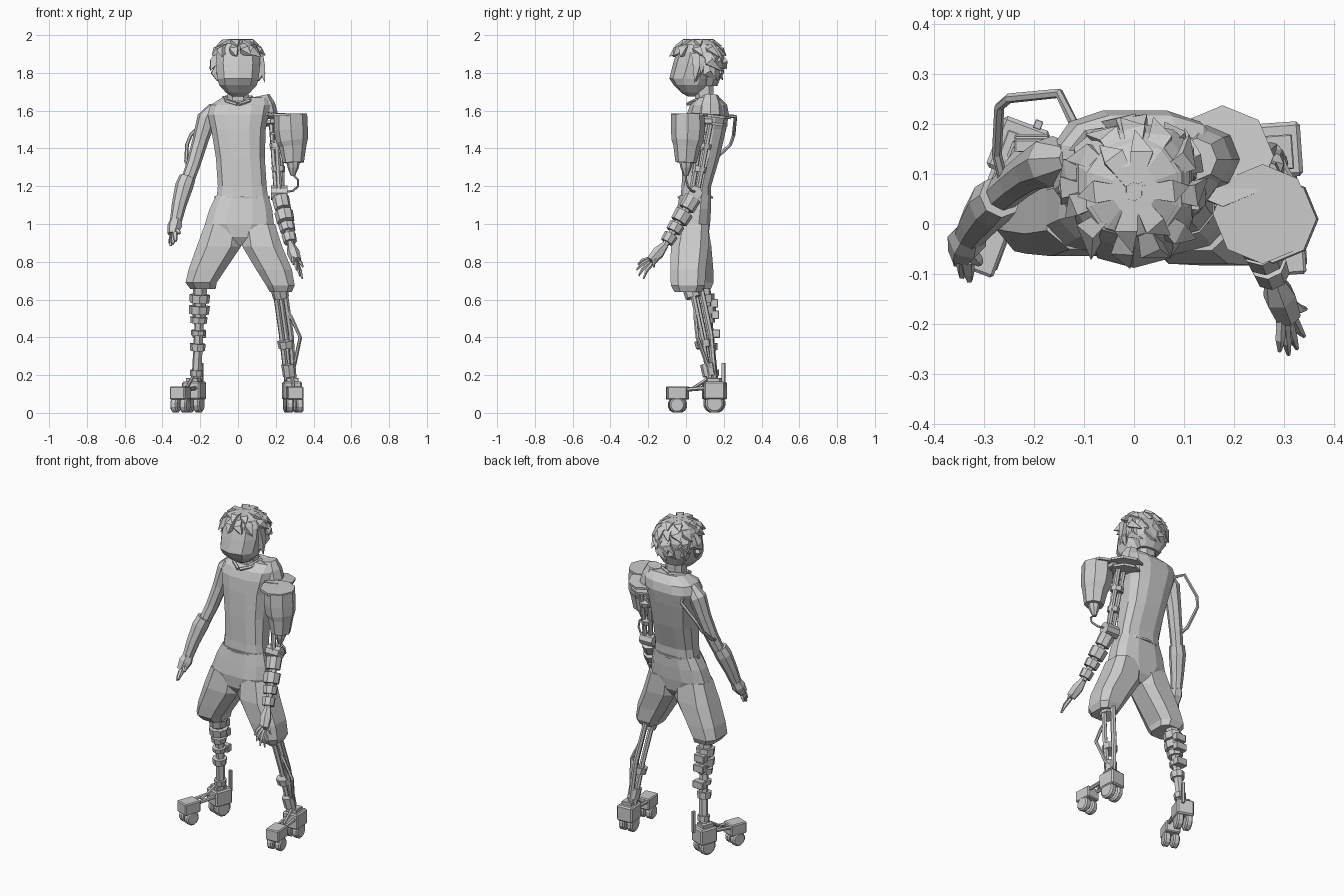
import bpy, bmesh, math, random
from mathutils import Vector, Matrix

random.seed(4)
if "Cube" in bpy.data.objects:
    bpy.data.objects.remove(bpy.data.objects["Cube"], do_unlink=True)

grey = bpy.data.materials.new("plain grey")
grey.use_nodes = True
TONE = (0.6, 0.6, 0.6, 1)
grey.diffuse_color = TONE
grey.node_tree.nodes["Principled BSDF"].inputs["Base Color"].default_value = TONE


def finish(name, bm):
    bmesh.ops.recalc_face_normals(bm, faces=bm.faces)
    mesh = bpy.data.meshes.new(name)
    bm.to_mesh(mesh)
    bm.free()
    mesh.materials.append(grey)
    ob = bpy.data.objects.new(name, mesh)
    bpy.context.collection.objects.link(ob)
    return ob


def skin(name, loops):
    """Join closed loops of points into a capped surface."""
    bm = bmesh.new()
    rows = [[bm.verts.new(p) for p in loop] for loop in loops]
    n = len(rows[0])
    for a, b in zip(rows, rows[1:]):
        for i in range(n):
            bm.faces.new((a[i], a[(i + 1) % n], b[(i + 1) % n], b[i]))
    bm.faces.new(rows[0])
    bm.faces.new(rows[-1])
    return finish(name, bm)


def body(name, sections, sides=10, power=0.75):
    """Level sections: z, left x, right x, front y, back y."""
    loops = []
    for z, x0, x1, y0, y1 in sections:
        loop = []
        for i in range(sides):
            a = math.tau * (i + 0.5) / sides
            c, s = math.cos(a), math.sin(a)
            c = math.copysign(abs(c) ** power, c)
            s = math.copysign(abs(s) ** power, s)
            loop.append(((x0 + x1) / 2 + c * (x1 - x0) / 2, (y0 + y1) / 2 + s * (y1 - y0) / 2, z))
        loops.append(loop)
    return skin(name, loops)


def limb(name, pts, radii, sides=8):
    """Sweep a polygon along a path, one radius per point."""
    pts = [Vector(p) for p in pts]
    if not isinstance(radii, (list, tuple)):
        radii = [radii] * len(pts)
    loops, prev, u = [], None, None
    for i, p in enumerate(pts):
        t = (pts[min(i + 1, len(pts) - 1)] - pts[max(i - 1, 0)]).normalized()
        if prev is None:
            u = t.orthogonal().normalized()
        else:
            u = prev.rotation_difference(t) @ u
        v, prev = t.cross(u), t
        loops.append([p + radii[i] * (u * math.cos(math.tau * k / sides) + v * math.sin(math.tau * k / sides))
                      for k in range(sides)])
    return skin(name, loops)


def block(name, frame, centre, size):
    bm = bmesh.new()
    bmesh.ops.create_cube(bm, size=1, matrix=frame @ Matrix.Translation(centre) @ Matrix.Diagonal((*size, 1)))
    bmesh.ops.bevel(bm, geom=bm.edges[:], offset=min(size) * 0.08, segments=1, affect='EDGES')
    return finish(name, bm)


def sleeves(name, a, b, bands):
    """Collars along a straight bone: start, end, radius."""
    a, b = Vector(a), Vector(b)
    for i, (s, e, r) in enumerate(bands):
        limb(f"{name}_{i + 1}", [a.lerp(b, s), a.lerp(b, e)], [r, r * 0.93], 8)


# Torso, neck and head
body("shirt", [(1.13, -.117, .163, -.032, .133), (1.2, -.11, .155, -.025, .135), (1.35, -.12, .145, -.02, .18),
               (1.5, -.145, .15, -.01, .215), (1.58, -.165, .168, .0, .23), (1.63, -.15, .175, .02, .22),
               (1.67, -.085, .165, .07, .18)], 12, 0.7)
body("neck", [(1.6, -.065, .065, .045, .16), (1.67, -.058, .058, .045, .15), (1.75, -.06, .06, .03, .15)], 8)
body("head", [(1.675, -.03, .03, .01, .06), (1.695, -.066, .066, -.025, .09), (1.735, -.104, .104, -.065, .12),
              (1.77, -.114, .114, -.088, .145), (1.85, -.123, .123, -.068, .18), (1.91, -.12, .12, -.05, .185),
              (1.95, -.098, .098, -.028, .165), (1.972, -.055, .055, .02, .12)], 10, 0.85)
for side in (-1, 1):
    limb("ear", [(side * .11, .05, 1.84), (side * .125, .06, 1.8), (side * .105, .05, 1.76)], [.012, .022, .008], 5)
    limb("collar", [(side * .005, .01, 1.635), (side * .06, .045, 1.652), (side * .075, .12, 1.67),
                    (0, .165, 1.675)], .01, 5)

# Hair: a cap with overlapping pointed locks swept around the crown
body("hair_cap", [(1.73, -.07, .07, .08, .165), (1.79, -.11, .11, .075, .19), (1.88, -.126, .126, .05, .203),
                  (1.925, -.116, .116, -.04, .19), (1.955, -.09, .09, -.025, .165),
                  (1.978, -.045, .045, .02, .12)], 10, 0.9)
for tilt, count, size in [(22, 6, .08), (45, 11, .09), (75, 13, .085), (102, 10, .08)]:
    for k in range(count):
        spin = math.tau * (k + tilt * 0.37) / count + random.uniform(-.2, .2)
        front = -math.sin(spin)
        if tilt > 60 and front > (-0.05 if tilt < 90 else -0.3):
            continue
        t = math.radians(tilt)
        out = Vector((math.cos(spin) * math.sin(t), math.sin(spin) * math.sin(t), math.cos(t)))
        down = Vector((math.cos(spin) * math.cos(t), math.sin(spin) * math.cos(t), -math.sin(t)))
        swirl = Vector((0, 0, 1)).cross(out) * random.uniform(.3, .9)
        root = Vector((0, .065, 1.86)) + Vector((out.x * .11, out.y * .115, out.z * .104))
        limb("hair_lock", [root - down * .03, root + down * size * .4 + out * .012,
                           root + (down + swirl) * size * random.uniform(.8, 1) + out * .018], [.016, .032, .001], 4)
limb("side_lock", [(.11, .05, 1.9), (.126, .055, 1.83), (.142, .045, 1.75)], [.03, .025, .002], 4)

# Shorts
body("shorts_top", [(.885, -.03, .07, -.03, .09), (.93, -.1, .12, -.06, .12), (1.0, -.18, .195, -.065, .13),
                    (1.08, -.155, .185, -.05, .135), (1.15, -.12, .164, -.036, .136)], 12, 0.75)
body("shorts_leg_right", [(.655, -.255, -.115, -.03, .135), (.69, -.282, -.108, -.06, .152), (.76, -.267, -.06, -.065, .15),
                          (.88, -.225, .022, -.07, .14), (1.0, -.18, .03, -.055, .12)], 8, 0.68)
body("shorts_leg_left", [(.64, .165, .288, -.065, .085), (.675, .145, .304, -.085, .105), (.76, .09, .29, -.088, .11),
                         (.88, .018, .24, -.085, .125), (1.0, .01, .2, -.058, .125)], 8, 0.65)
limb("belt", [(.022 + .142 * math.cos(a), .05 + .088 * math.sin(a), 1.14)
              for a in [math.tau * i / 12 for i in range(13)]], .008, 4)

# Natural right arm
limb("right_upper_arm", [(-.125, .13, 1.62), (-.165, .125, 1.56), (-.2, .11, 1.44), (-.235, .085, 1.32), (-.27, .055, 1.22)],
     [.03, .052, .042, .038, .035])
limb("right_forearm", [(-.268, .055, 1.245), (-.285, .04, 1.2), (-.312, .005, 1.1), (-.328, -.02, 1.02)],
     [.044, .048, .039, .032])
limb("right_palm", [(-.326, -.015, 1.03), (-.335, -.035, .99), (-.346, -.06, .945)], [.03, .04, .028], 6)
for tip in [(-.362, -.05, .895), (-.357, -.08, .885), (-.345, -.105, .895), (-.33, -.113, .91), (-.308, -.08, .95)]:
    tip = Vector(tip)
    base = Vector((-.338, -.045, .98)).lerp(tip, .4)
    limb("right_finger", [base, base.lerp(tip, .6), tip], [.015, .013, .007], 5)
limb("right_arm_hose", [(-.12, .2, 1.57), (-.15, .262, 1.57), (-.25, .252, 1.47), (-.27, .235, 1.42),
                        (-.275, .14, 1.33), (-.26, .08, 1.3)], .01, 6)

# Mechanical left arm under a stacked shoulder plate, tipped slightly back
for z, r in ((1.525, .085), (1.565, .102)):
    limb("shoulder_disc", [(.178, .135, z), (.178, .1365, z + .014)], r, 8)
limb("shoulder_cap", [(.145, .13, 1.57), (.135, .13, 1.63), (.125, .13, 1.68)], [.068, .062, .042], 8)
shoulder, elbow, wrist = (.2, .12, 1.54), (.22, .05, 1.16), (.28, -.11, .89)
for dx, dy in [(-.024, 0), (.022, .012), (.0, -.03)]:
    shift = Vector((dx, dy, 0))
    limb("upper_arm_rod", [Vector(shoulder) + shift, Vector(elbow) + shift * .7], .014, 6)
sleeves("upper_arm_ring", shoulder, elbow, [(.3, .37, .04), (.62, .7, .036)])
limb("elbow_joint", [(.175, .05, 1.165), (.262, .05, 1.165)], .038, 8)
limb("forearm_bone", [elbow, wrist], [.025, .018], 6)
sleeves("forearm_ring", elbow, wrist, [(.08, .3, .046), (.36, .55, .05), (.6, .74, .043), (.8, .95, .038)])
limb("left_palm", [wrist, (.292, -.145, .85), (.308, -.185, .805)], [.02, .034, .028], 6)
for tip in [(.292, -.255, .785), (.31, -.262, .755), (.327, -.25, .725), (.341, -.225, .71), (.345, -.17, .77)]:
    tip = Vector(tip)
    base = Vector((.296, -.15, .84)).lerp(tip, .38)
    limb("left_finger", [base, base.lerp(tip, .55) + Vector((0, -.006, .006)), tip], [.011, .01, .004], 5)

# Tank carried beside the left shoulder
limb("tank", [(.278, .01, 1.582), (.28, .01, 1.5), (.286, .008, 1.44), (.29, .005, 1.41), (.293, 0, 1.325)],
     [.088, .09, .084, .072, .056], 8)
limb("tank_lid", [(.258, .02, 1.572), (.258, .02, 1.586)], .1, 8)
limb("tank_nozzle", [(.292, 0, 1.335), (.292, 0, 1.3), (.29, 0, 1.255)], [.036, .03, .012], 8)
limb("tank_hose", [(.29, 0, 1.26), (.318, .0, 1.235), (.318, .01, 1.2), (.29, .03, 1.175), (.25, .05, 1.17)], .006, 6)
block("tank_bracket", Matrix.Identity(4), (.22, .08, 1.545), (.1, .12, .025))
for z in (1.4, 1.44, 1.48):
    block("arm_fin", Matrix.Identity(4), (.195, .085, z), (.045, .06, .012))

# Mechanical shins
knee_r, ankle_r = (-.2, .09, .68), (-.222, .148, .14)
limb("right_shin_core", [knee_r, (-.207, .12, .45), ankle_r], [.04, .025, .026], 6)
sleeves("right_shin_ring", knee_r, ankle_r, [(.1, .18, .055), (.21, .29, .056), (.32, .38, .046), (.45, .5, .04),
                                             (.58, .65, .042), (.84, .9, .036)])
for z, y in ((.58, .15), (.52, .155), (.42, .16)):
    block("right_calf_plate", Matrix.Identity(4), (-.205, y, z), (.07, .04, .045))
knee_l, ankle_l = (.218, .03, .68), (.28, .135, .14)
limb("left_knee", [(.212, .02, .69), (.228, .04, .61)], [.05, .042], 8)
for dx, dy in [(-.025, .01), (.025, -.005), (0, .045)]:
    limb("left_shin_rod", [Vector(knee_l) + Vector((dx, dy, 0)), Vector((.255 + dx, .085 + dy, .42)),
                           Vector(ankle_l) + Vector((dx * .7, dy * .4, 0))], .015, 6)
sleeves("left_shin_ring", knee_l, ankle_l, [(.55, .62, .045), (.78, .9, .038)])
limb("left_shin_hose", [(.255, .05, .55), (.285, .05, .5), (.33, .06, .4), (.3, .11, .26), (.285, .15, .2)], .01, 6)


# Wheeled feet
def foot(side, rear, front):
    d = Vector(front) - Vector(rear)
    frame = Matrix.Translation((*rear, 0)) @ Matrix.Rotation(math.atan2(d.x, -d.y), 4, 'Z')
    reach = -d.length
    block(side + "_heel_block", frame, (0, 0, .118), (.1, .11, .095))
    block(side + "_heel_top", frame, (0, -.005, .17), (.065, .07, .03))
    block(side + "_toe_block", frame, (0, reach, .105), (.085, .105, .07))
    for x in (-.026, .026):
        limb(side + "_foot_bar", [frame @ Vector((x, 0, .135)), frame @ Vector((x, reach, .12))], .011, 6)
        for y, r in ((0, .05), (reach, .042)):
            limb(side + "_wheel", [frame @ Vector((x + s * .019, y, r)) for s in (-1, -.6, .6, 1)],
                 [r * .8, r, r, r * .8], 12)
    limb(side + "_foot_strut", [frame @ Vector((0, -.02, .19)), frame @ Vector((0, reach * .6, .125))], .009, 6)
    return frame


right = foot("right", (-.232, .15), (-.305, -.045))
foot("left", (.286, .148), (.3, -.05))
block("heel_blade", right, (.02, .06, .2), (.016, .018, .13))
